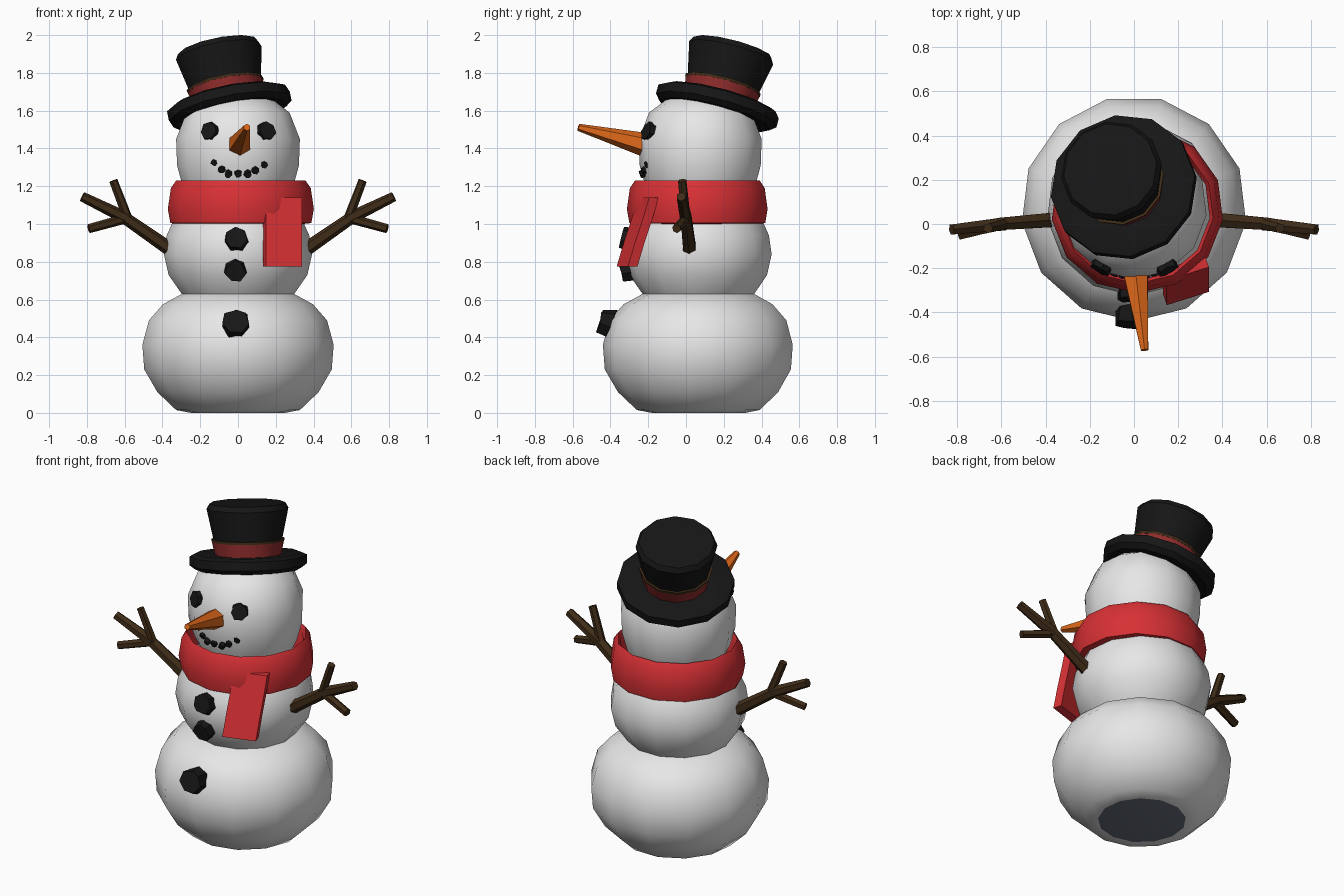
import bpy, bmesh, math, random
from mathutils import Vector, Matrix

if "Cube" in bpy.data.objects:
    bpy.data.objects.remove(bpy.data.objects["Cube"])

random.seed(4)


def material(name, r, g, b):
    m = bpy.data.materials.new(name)
    m.diffuse_color = (r, g, b, 1)
    m.use_nodes = True
    m.node_tree.nodes["Principled BSDF"].inputs["Base Color"].default_value = m.diffuse_color
    return m


SNOW = material("snow white", 0.80, 0.80, 0.80)
SHADE = material("blue grey", 0.13, 0.15, 0.19)
COAL = material("coal black", 0.008, 0.008, 0.008)
RED = material("scarf red", 0.68, 0.03, 0.035)
BAND = material("band red", 0.28, 0.025, 0.025)
BROWN = material("twig brown", 0.05, 0.025, 0.009)
ORANGE = material("carrot orange", 0.75, 0.14, 0.01)


def finish(name, bm, mats, angle=40):
    bmesh.ops.recalc_face_normals(bm, faces=bm.faces)
    me = bpy.data.meshes.new(name)
    bm.to_mesh(me)
    bm.free()
    for m in mats:
        me.materials.append(m)
    for p in me.polygons:
        p.use_smooth = True
    me.set_sharp_from_angle(angle=math.radians(angle))
    ob = bpy.data.objects.new(name, me)
    bpy.context.collection.objects.link(ob)
    return ob


def lathe(name, profile, mats, matrix, sides=13, closed=False, angle=40):
    """Spin (radius, height) points round z; cap the ends or join them into a ring."""
    bm = bmesh.new()
    rings = []
    for r, z in profile:
        rings.append([bm.verts.new(matrix @ Vector((
            r * math.sin(math.tau * i / sides), -r * math.cos(math.tau * i / sides), z)))
            for i in range(sides)])
    pairs = list(zip(rings, rings[1:]))
    if closed:
        pairs.append((rings[-1], rings[0]))
    for a, b in pairs:
        for i in range(sides):
            j = (i + 1) % sides
            bm.faces.new((a[i], a[j], b[j], b[i]))
    if not closed:
        bottom = bm.faces.new(rings[0][::-1])
        bm.faces.new(rings[-1])
        bottom.material_index = len(mats) - 1
    return finish(name, bm, mats, angle)


def rod(bm, p, q, r0, r1, sides=6, jitter=0.0):
    """Tapered prism from p to q."""
    p, q = Vector(p), Vector(q)
    d = q - p
    mat = Matrix.Translation((p + q) / 2) @ d.to_track_quat('Z', 'Y').to_matrix().to_4x4()
    res = bmesh.ops.create_cone(bm, cap_ends=True, segments=sides, radius1=r0,
                                radius2=r1, depth=d.length, matrix=mat)
    for v in res["verts"]:
        v.co += Vector([random.uniform(-jitter, jitter) for _ in range(3)])


# Snow balls
at = Matrix.Translation
lathe("lower_body", [(.25, 0), (.33, .015), (.43, .11), (.50, .23), (.51, .36),
                     (.475, .49), (.40, .575), (.29, .635), (.12, .66)],
      [SNOW, SHADE], at((0, .07, 0)), angle=60)
lathe("middle_body", [(.25, .57), (.30, .63), (.37, .73), (.395, .84), (.38, .94),
                      (.33, 1.05), (.25, 1.13)], [SNOW], at((0, .07, 0)), angle=60)
lathe("head", [(.24, 1.08), (.295, 1.2), (.325, 1.31), (.33, 1.45), (.275, 1.59),
               (.17, 1.67), (.06, 1.69)], [SNOW], at((0, .08, 0)), angle=60)

# Scarf ring and hanging end
lathe("scarf", [(.32, 1.20), (.335, 1.23), (.362, 1.19), (.378, 1.08), (.365, 1.005),
                (.32, 1.0)], [RED],
      at((.015, .065, 0)) @ Matrix.Diagonal((1.03, 1, 1, 1)), closed=True)
bm = bmesh.new()
side, out = Vector((.095, .03, 0)), Vector((.008, -.025, 0))
rows = []
for y, z in [(-.20, 1.14), (-.235, 1.02), (-.275, .90), (-.312, .775)]:
    c = Vector((.235, y, z))
    rows.append([bm.verts.new(c + side * s + out * o)
                 for s, o in ((-1, -1), (1, -1), (1, 1), (-1, 1))])
for a, b in zip(rows, rows[1:]):
    for i in range(4):
        bm.faces.new((a[i], a[(i + 1) % 4], b[(i + 1) % 4], b[i]))
bm.faces.new(rows[0])
bm.faces.new(rows[-1])
finish("scarf_end", bm, [RED])

# Tilted top hat
axis = Vector((-.20, .26, 1))
tilt = at((-.045, .165, 1.62)) @ axis.to_track_quat('Z', 'Y').to_matrix().to_4x4()
lathe("hat_brim", [(.10, -.035), (.30, -.045), (.333, -.02), (.333, .03), (.30, .045),
                   (.15, .035)], [COAL], tilt, 12)
lathe("hat_crown", [(.17, .0), (.19, .10), (.232, .30), (.215, .33), (.10, .335)],
      [COAL], tilt, 12)
lathe("hat_band", [(.187, .03), (.205, .115)], [BAND], tilt, 12)
lathe("hat_band_trim", [(.206, .113), (.208, .128)], [BROWN], tilt, 12)

# Carrot nose
bm = bmesh.new()
rod(bm, (.005, -.20, 1.415), (.048, -.57, 1.512), .066, .019, 6)
finish("nose", bm, [ORANGE], 30)


# Coal eyes, mouth and buttons, each facing away from its ball's centre
def stone(name, x, y, z, centre, r, depth):
    bm = bmesh.new()
    p = Vector((x, y, z))
    n = (p - Vector(centre)).normalized()
    rod(bm, p - n * depth, p + n * depth, r, r * .9, 7, r * .1)
    finish(name, bm, [COAL], 30)


HEAD, MIDDLE, LOW = (0, .08, 1.41), (0, .07, .84), (0, .07, .36)
for s, label in ((-1, "left"), (1, "right")):
    stone("eye_" + label, s * .145, -.19, 1.49, HEAD, .052, .025)
for i, (x, z) in enumerate([(-.125, 1.325), (-.085, 1.29), (-.05, 1.265), (0, 1.268),
                            (.05, 1.265), (.09, 1.285), (.135, 1.315)]):
    stone(f"mouth_stone_{i + 1}", x, .08 - math.sqrt(.312 ** 2 - x * x), z, HEAD, .021, .014)
stone("button_top", -.01, -.315, .92, MIDDLE, .065, .03)
stone("button_middle", -.015, -.31, .755, MIDDLE, .062, .035)
stone("button_bottom", -.01, -.42, .475, LOW, .077, .035)

# Mirrored twig arms
for s, label in ((-1, "left"), (1, "right")):
    bm = bmesh.new()
    for p, q, r0, r1 in [
            ((.35, .02, .86), (.61, 0, 1.04), .038, .032),
            ((.59, 0, 1.03), (.825, -.025, 1.145), .034, .026),
            ((.58, 0, 1.02), (.66, -.02, 1.23), .026, .023),
            ((.59, 0, 1.03), (.79, -.05, .975), .026, .024)]:
        rod(bm, (p[0] * s, *p[1:]), (q[0] * s, *q[1:]), r0, r1, 6)
    finish("arm_" + label, bm, [BROWN])
